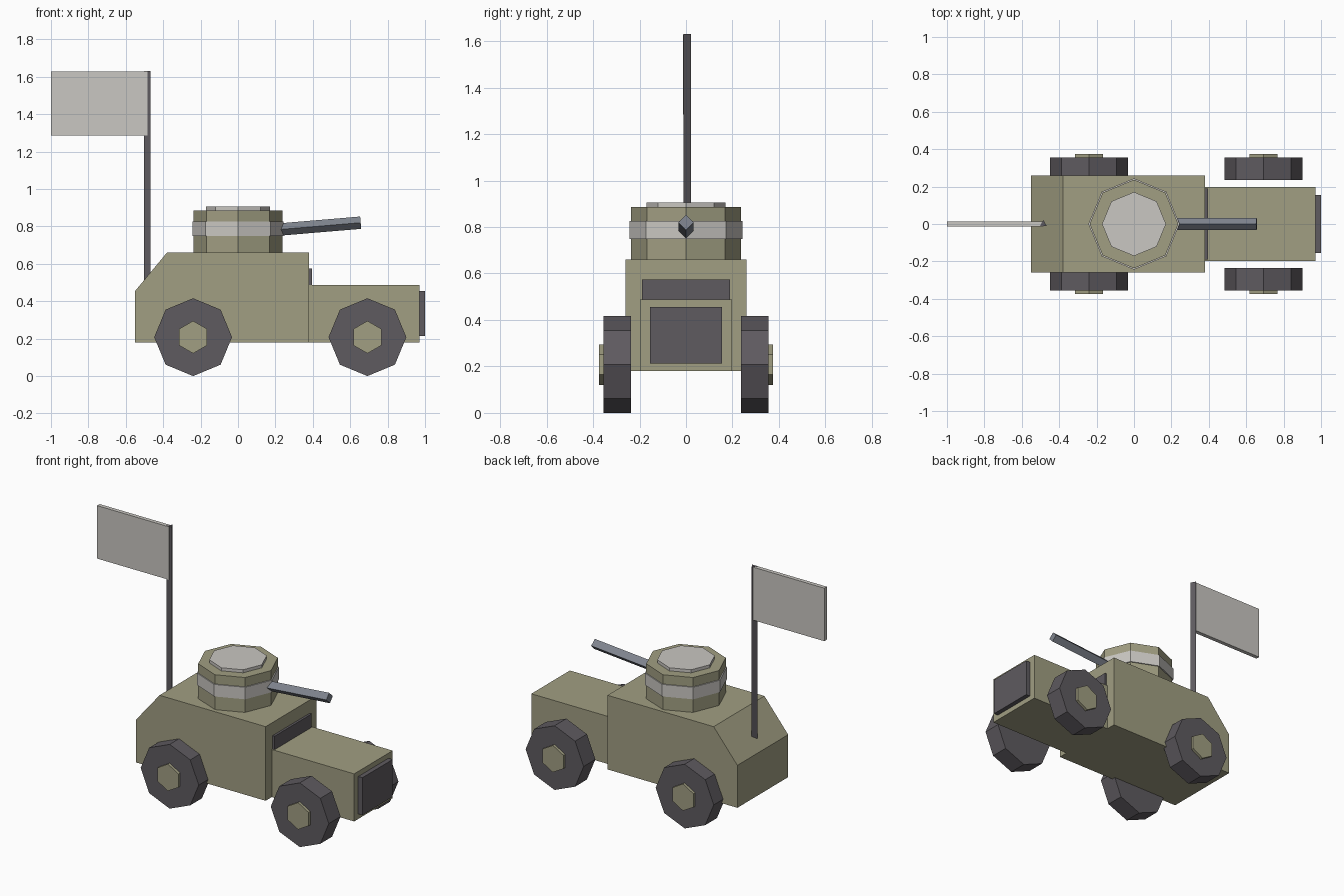
import bpy
import bmesh
from math import pi, sin, cos
from mathutils import Vector

cube = bpy.data.objects.get("Cube")
if cube:
    bpy.data.objects.remove(cube, do_unlink=True)


def material(name, rgb):
    """Flat colour given in sRGB, stored as linear."""
    lin = [((c + 0.055) / 1.055) ** 2.4 for c in rgb] + [1.0]
    mat = bpy.data.materials.new(name)
    mat.use_nodes = True
    mat.diffuse_color = lin
    bsdf = next(n for n in mat.node_tree.nodes if n.type == "BSDF_PRINCIPLED")
    bsdf.inputs["Base Color"].default_value = lin
    return mat


OLIVE = material("olive", (0.63, 0.62, 0.51))
DARK = material("dark grey", (0.37, 0.355, 0.375))
LIGHT = material("light grey", (0.79, 0.78, 0.76))
STEEL = material("steel", (0.50, 0.52, 0.56))


def prism(name, profile, path, mat):
    """Sweep a closed ring of points along one straight path vector."""
    bm = bmesh.new()
    face = bm.faces.new([bm.verts.new(p) for p in profile])
    swept = bmesh.ops.extrude_face_region(bm, geom=[face], use_keep_orig=True)
    moved = [g for g in swept["geom"] if isinstance(g, bmesh.types.BMVert)]
    bmesh.ops.translate(bm, verts=moved, vec=path)
    bmesh.ops.recalc_face_normals(bm, faces=bm.faces)
    mesh = bpy.data.meshes.new(name)
    bm.to_mesh(mesh)
    bm.free()
    mesh.materials.append(mat)
    obj = bpy.data.objects.new(name, mesh)
    bpy.context.collection.objects.link(obj)
    return obj


def ring(start, end, radius, sides):
    """Regular polygon across the axis, with its first corner up (or +y)."""
    start = Vector(start)
    axis = (Vector(end) - start).normalized()
    guide = Vector((0, 1, 0)) if abs(axis.z) > 0.9 else Vector((0, 0, 1))
    up = (guide - axis * guide.dot(axis)).normalized()
    side = axis.cross(up)
    angles = [2 * pi * i / sides for i in range(sides)]
    return [start + radius * (up * cos(a) + side * sin(a)) for a in angles]


def rod(name, start, end, radius, sides, mat):
    return prism(name, ring(start, end, radius, sides),
                 Vector(end) - Vector(start), mat)


def box(name, x, y, z, mat):
    profile = [(x[0], y[0], z[0]), (x[1], y[0], z[0]),
               (x[1], y[0], z[1]), (x[0], y[0], z[1])]
    return prism(name, profile, Vector((0, y[1] - y[0], 0)), mat)


# Cabin with sloping tail, hood, windshield and grille
cabin = [(-0.55, 0.18), (0.38, 0.18), (0.38, 0.66), (-0.38, 0.66), (-0.55, 0.455)]
prism("cabin", [(x, -0.26, z) for x, z in cabin], Vector((0, 0.52, 0)), OLIVE)
box("hood", (0.38, 0.97), (-0.197, 0.197), (0.18, 0.488), OLIVE)
box("windshield", (0.37, 0.395), (-0.19, 0.19), (0.4, 0.575), DARK)
box("grille", (0.96, 1.0), (-0.155, 0.155), (0.213, 0.455), DARK)

# Turret with band, hatch and barrel
rod("turret", (0, 0, 0.65), (0, 0, 0.886), 0.237, 8, OLIVE)
rod("turret_band", (0, 0, 0.748), (0, 0, 0.826), 0.244, 8, LIGHT)
rod("turret_hatch", (0, 0, 0.88), (0, 0, 0.906), 0.171, 8, LIGHT)
rod("barrel", (0.18, 0, 0.78), (0.656, 0, 0.82), 0.033, 4, STEEL)

# Wheels and hubs
for side_name, s in (("left", 1), ("right", -1)):
    for end_name, x in (("front", 0.692), ("rear", -0.24)):
        label = f"{end_name}_{side_name}"
        rod(f"{label}_wheel", (x, s * 0.236, 0.208), (x, s * 0.356, 0.208),
            0.208, 8, DARK)
        rod(f"{label}_hub", (x, s * 0.3, 0.208), (x, s * 0.374, 0.208),
            0.087, 6, OLIVE)

# Flag on a three-sided pole
rod("flag_pole", (-0.485, 0, 0.45), (-0.485, 0, 1.63), 0.021, 3, DARK)
box("flag", (-1.0, -0.485), (-0.013, 0.013), (1.285, 1.628), LIGHT)
